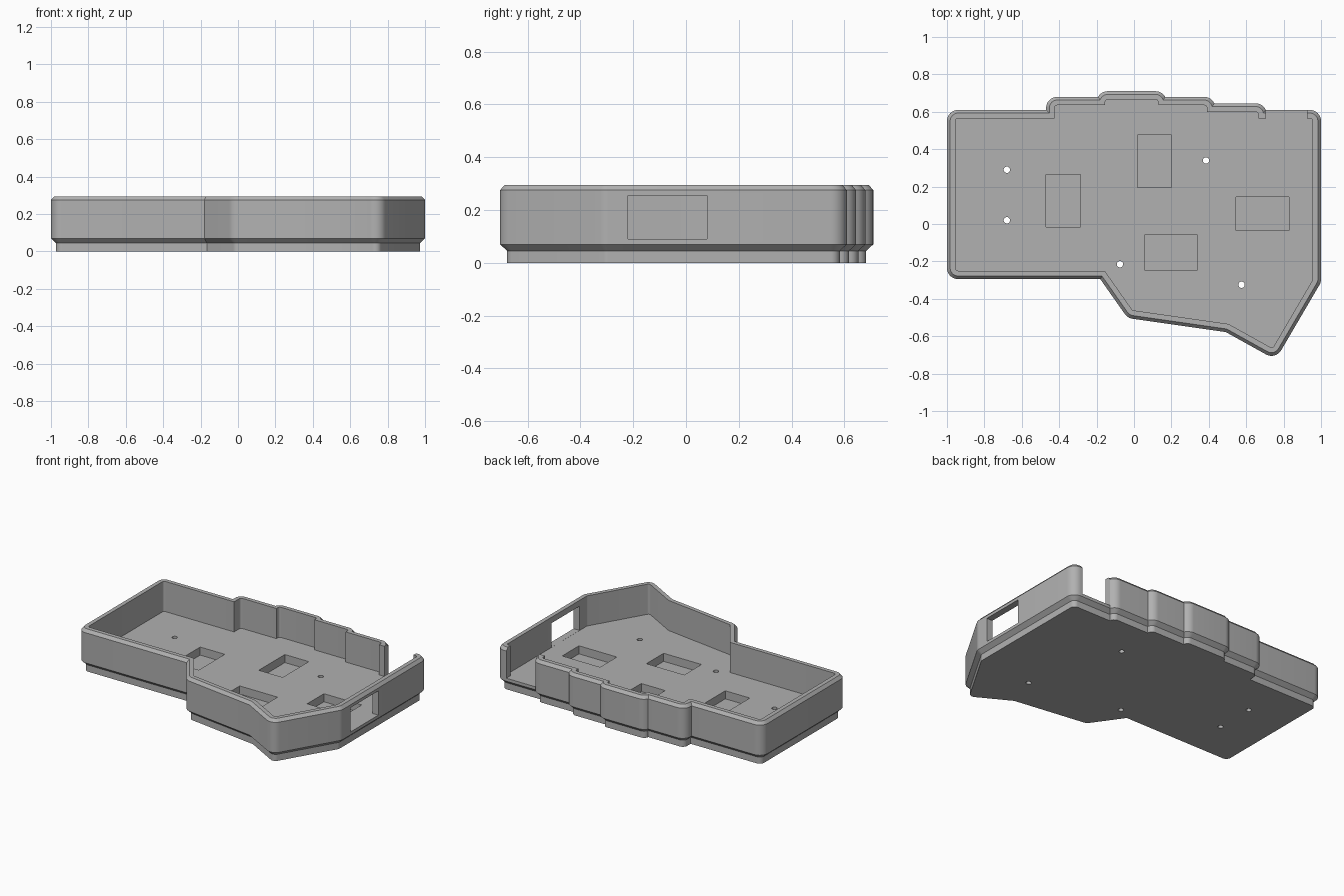
import bpy, bmesh
from math import asin, atan2, cos, sin, pi
from mathutils import Vector, Matrix

cube = bpy.data.objects.get("Cube")
if cube:
    bpy.data.objects.remove(cube, do_unlink=True)

# Core plan of the tray, counter-clockwise; every wall line is an offset of it
CORE = [Vector(p) for p in [
    (-0.94, -0.235), (-0.149, -0.235), (0, -0.447), (0.51, -0.52),
    (0.735, -0.645), (0.94, -0.295), (0.94, 0.55),
    (0.65, 0.55), (0.65, 0.585), (0.375, 0.585), (0.375, 0.62),
    (0.115, 0.62), (0.115, 0.65), (-0.14, 0.65), (-0.14, 0.62),
    (-0.41, 0.62), (-0.41, 0.55), (-0.94, 0.55)]]
N = len(CORE)
ARC_STEPS = 8


def edge(i):
    return CORE[(i + 1) % N] - CORE[i % N]


def normal(i):
    e = edge(i).normalized()
    return Vector((e.y, -e.x))


def convex(i):
    a, b = edge(i - 1), edge(i)
    return a.x * b.y - a.y * b.x > 0


def arc(i, d):
    """Rounded convex corner, trimmed where a neighbouring step is shallow."""
    n0, n1 = normal(i - 1), normal(i)
    a0 = atan2(n0.y, n0.x)
    a1 = a0 + (atan2(n1.y, n1.x) - a0) % (2 * pi)
    before, after = edge(i - 1).length, edge(i).length
    if before < d:
        a0 += asin(1 - before / d)
    if after < d:
        a1 -= asin(1 - after / d)
    angles = [a0 + (a1 - a0) * k / ARC_STEPS for k in range(ARC_STEPS + 1)]
    return [CORE[i % N] + d * Vector((cos(a), sin(a))) for a in angles]


def outline(d):
    points = []
    for i in range(N):
        if convex(i):
            points += arc(i, d)
        elif edge(i).length < d:
            points.append(arc(i + 1, d)[0])
        elif edge(i - 1).length < d:
            points.append(arc(i - 1, d)[-1])
        else:
            n0, n1 = normal(i - 1), normal(i)
            points.append(CORE[i] + (n0 + n1) * d / (1 + n0.dot(n1)))
    return points


def make_object(name, bm):
    bmesh.ops.recalc_face_normals(bm, faces=bm.faces)
    mesh = bpy.data.meshes.new(name)
    bm.to_mesh(mesh)
    bm.free()
    obj = bpy.data.objects.new(name, mesh)
    bpy.context.collection.objects.link(obj)
    return obj


# Tray shell: foot, flared ledge, wall, bevelled rim, inner wall, floor
FLOOR = 0.09
LEVELS = [(0.033, 0), (0.033, 0.045), (0.06, 0.07), (0.06, 0.275),
          (0.043, 0.295), (0.015, 0.295), (0.015, FLOOR)]
bm = bmesh.new()
rings = [[bm.verts.new((p.x, p.y, z)) for p in outline(d)] for d, z in LEVELS]
for low, high in zip(rings, rings[1:]):
    for k in range(len(low)):
        m = (k + 1) % len(low)
        bm.faces.new((low[k], low[m], high[m], high[k]))
bm.faces.new(rings[0][::-1])
bm.faces.new(rings[-1])
bmesh.ops.remove_doubles(bm, verts=bm.verts, dist=0.00005)
tray = make_object("case_tray", bm)

# Cutters: floor pockets, side window, rear wall gap and screw holes
cut = bmesh.new()


def cut_box(x0, x1, y0, y1, z0, z1):
    centre = Vector((x0 + x1, y0 + y1, z0 + z1)) / 2
    size = Matrix.Diagonal((x1 - x0, y1 - y0, z1 - z0, 1))
    bmesh.ops.create_cube(cut, size=1, matrix=Matrix.Translation(centre) @ size)


for x0, x1, y0, y1 in [(-0.47, -0.285, -0.015, 0.265), (0.02, 0.2, 0.195, 0.475),
                       (0.545, 0.83, -0.035, 0.145), (0.055, 0.34, -0.245, -0.06)]:
    cut_box(x0, x1, y0, y1, 0.035, 0.15)
cut_box(0.94, 1.1, -0.22, 0.08, FLOOR + 0.0005, 0.255)
cut_box(0.705, 0.925, 0.54, 0.75, FLOOR + 0.0005, 0.4)
for x, y in [(-0.68, 0.29), (-0.68, 0.02), (-0.075, -0.215),
             (0.385, 0.34), (0.575, -0.325)]:
    bmesh.ops.create_cone(cut, cap_ends=True, segments=20, radius1=0.017,
                          radius2=0.017, depth=0.4,
                          matrix=Matrix.Translation((x, y, 0.05)))
cutter = make_object("opening_cutter", cut)
cutter.hide_render = True

mod = tray.modifiers.new("openings", 'BOOLEAN')
mod.operation = 'DIFFERENCE'
mod.solver = 'EXACT'
mod.object = cutter
bpy.ops.object.select_all(action='DESELECT')
tray.select_set(True)
bpy.context.view_layer.objects.active = tray
bpy.ops.object.modifier_apply(modifier=mod.name)
bpy.data.objects.remove(cutter, do_unlink=True)

# Plain grey plastic
grey = bpy.data.materials.new("plain_grey")
grey.use_nodes = True
colour = (0.44, 0.44, 0.44, 1)
grey.diffuse_color = colour
grey.node_tree.nodes["Principled BSDF"].inputs["Base Color"].default_value = colour
tray.data.materials.clear()
tray.data.materials.append(grey)
bpy.ops.object.shade_smooth_by_angle(angle=pi / 7)
